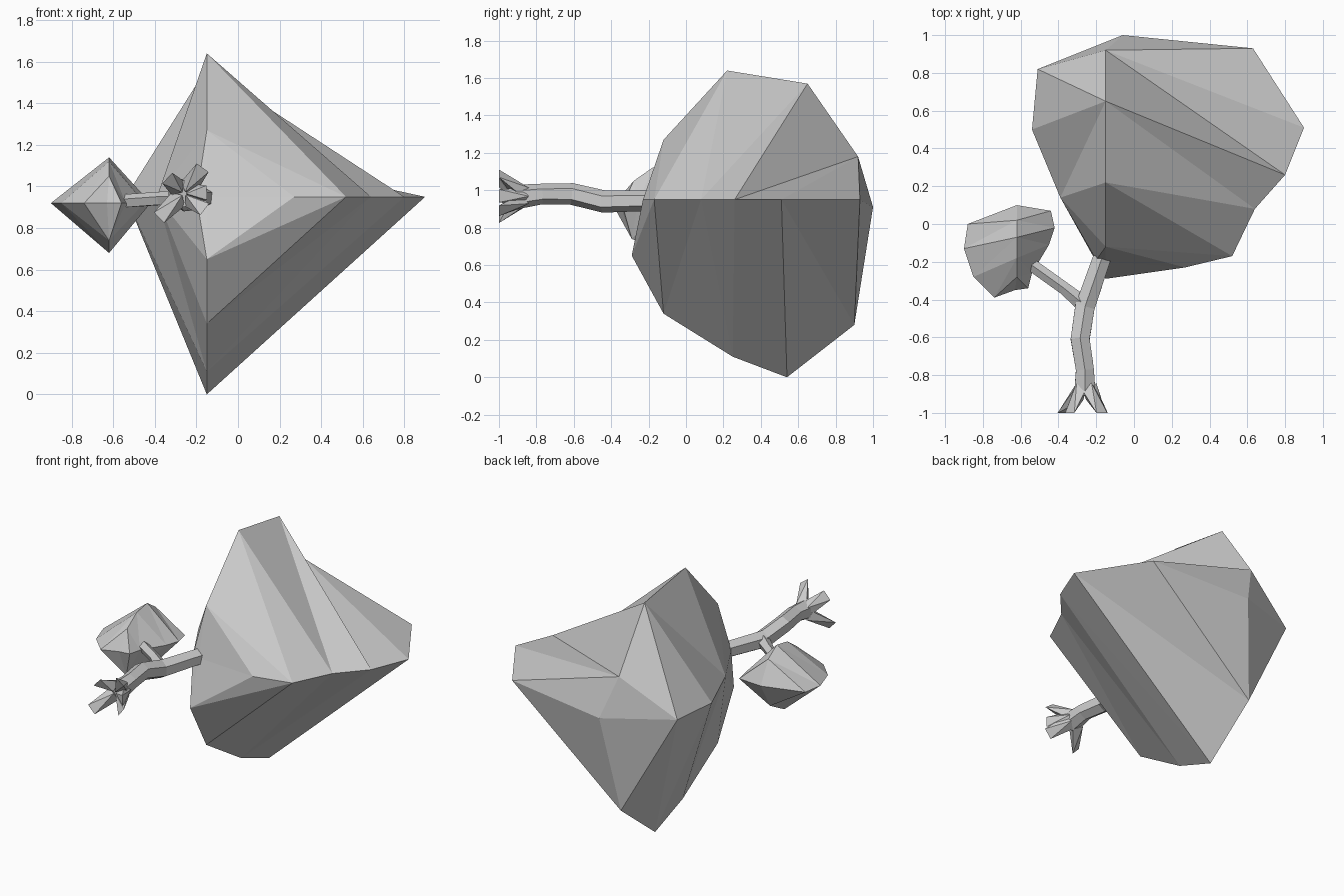
import bpy, bmesh
from math import cos, sin, pi
from mathutils import Vector

if "Cube" in bpy.data.objects:
    bpy.data.objects.remove(bpy.data.objects["Cube"])


def finish(bm, name):
    bmesh.ops.remove_doubles(bm, verts=bm.verts, dist=0.0005)
    bmesh.ops.recalc_face_normals(bm, faces=bm.faces)
    me = bpy.data.meshes.new(name)
    bm.to_mesh(me)
    bm.free()
    ob = bpy.data.objects.new(name, me)
    bpy.context.collection.objects.link(ob)
    return ob


def crown(name, cx, cz, start, end, top, bottom, left, right, patterns):
    """Two crossed outlines (x=cx and z=cz) joined by four triangle strips."""
    bm = bmesh.new()
    s, e = bm.verts.new(start), bm.verts.new(end)
    rails = {
        "T": [bm.verts.new((cx, y, z)) for y, z in top],
        "B": [bm.verts.new((cx, y, z)) for y, z in bottom],
        "L": [bm.verts.new((x, y, cz)) for x, y in left],
        "R": [bm.verts.new((x, y, cz)) for x, y in right]}
    for key, steps in patterns.items():
        a, b = rails[key[0]], rails[key[1]]
        i = j = 0
        bm.faces.new((s, a[0], b[0]))
        for step in steps:          # a / b: which outline advances
            if step == "a":
                bm.faces.new((a[i], b[j], a[i + 1]))
                i += 1
            else:
                bm.faces.new((a[i], b[j], b[j + 1]))
                j += 1
        bm.faces.new((a[i], b[j], e))
    return finish(bm, name)


def tube(name, path, sides):
    """Faceted tube through (x, y, z, radius) points."""
    bm = bmesh.new()
    pts = [Vector(p[:3]) for p in path]
    rings = []
    for k, p in enumerate(pts):
        d = (pts[min(k + 1, len(pts) - 1)] - pts[max(k - 1, 0)]).normalized()
        u = d.cross(Vector((0, 0, 1))).normalized()
        v = u.cross(d)
        rings.append([bm.verts.new(p + path[k][3] * (
            u * cos(2 * pi * n / sides + pi / 2) + v * sin(2 * pi * n / sides + pi / 2)))
            for n in range(sides)])
    for r0, r1 in zip(rings, rings[1:]):
        for n in range(sides):
            m = (n + 1) % sides
            bm.faces.new((r0[n], r0[m], r1[m], r1[n]))
    bm.faces.new(rings[0])
    bm.faces.new(rings[-1])
    return finish(bm, name)


# Large crown
crown("large_crown", -0.15, 0.95, (-0.15, -0.20, 0.95), (-0.06, 1.0, 0.91),
      top=[(-0.12, 1.27), (0.22, 1.64), (0.65, 1.57), (0.92, 1.18)],
      bottom=[(-0.29, 0.65), (-0.12, 0.34), (0.25, 0.11), (0.54, 0.0), (0.90, 0.28)],
      left=[(-0.20, -0.19), (-0.39, 0.14), (-0.54, 0.50), (-0.51, 0.82)],
      right=[(0.27, -0.23), (0.52, -0.17), (0.64, 0.08), (0.80, 0.26),
             (0.90, 0.51), (0.63, 0.93)],
      patterns={"TR": "babababb", "BR": "babababab", "TL": "baabba", "BL": "baababa"})

# Small crown
crown("small_crown", -0.62, 0.92, (-0.63, -0.35, 0.92), (-0.62, 0.10, 0.93),
      top=[(-0.28, 1.05), (-0.18, 1.12), (-0.07, 1.14), (0.02, 1.08)],
      bottom=[(-0.29, 0.74), (-0.15, 0.68), (0.0, 0.76)],
      left=[(-0.74, -0.39), (-0.85, -0.28), (-0.90, -0.13), (-0.88, 0.0)],
      right=[(-0.56, -0.34), (-0.54, -0.26), (-0.45, -0.11), (-0.42, -0.02), (-0.44, 0.07)],
      patterns={"TR": "bababab", "BR": "bbabab", "TL": "ababab", "BL": "babab"})

# Trunk and side branch
tube("trunk", [(-0.26, -0.90, 0.965, 0.065), (-0.26, -0.77, 0.98, 0.055),
               (-0.285, -0.61, 0.98, 0.058), (-0.26, -0.44, 0.94, 0.06),
               (-0.17, -0.18, 0.945, 0.055)], 6)
tube("branch", [(-0.26, -0.43, 0.94, 0.045), (-0.37, -0.34, 0.94, 0.035),
                (-0.58, -0.19, 0.925, 0.035)], 5)

# Flared roots, each ending in a flat edge on y = -1
hub = Vector((-0.26, -0.88, 0.965))
for n, (x, z) in enumerate([(-0.17, 1.09), (-0.15, 0.97), (-0.16, 0.89),
                            (-0.38, 0.85), (-0.34, 1.04)]):
    out = Vector((x, 0, z)) - Vector((hub.x, 0, hub.z))
    out.normalize()
    side = Vector((-out.z, 0, out.x))
    tip = Vector((x, -1, z))
    corners = [hub + out * 0.06 + Vector((0, 0.04, 0)),
               hub + out * 0.04 + side * 0.045, hub + out * 0.04 - side * 0.045,
               hub + out * 0.01 - Vector((0, 0.05, 0)),
               tip + side * 0.035, tip - side * 0.035]
    bm = bmesh.new()
    for c in corners:
        bm.verts.new(c)
    bmesh.ops.convex_hull(bm, input=bm.verts)
    finish(bm, f"root_{n + 1}")
